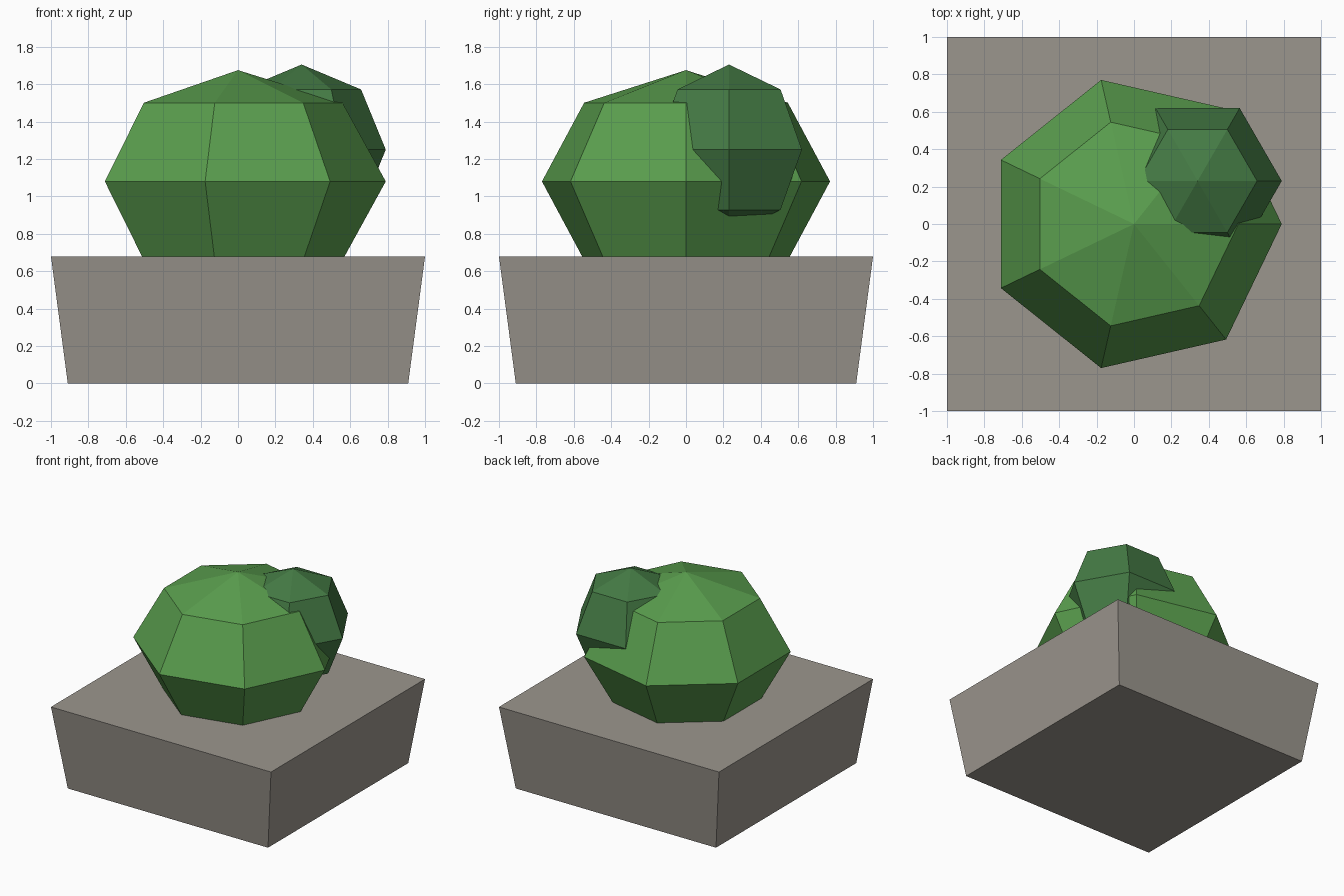
import bpy, bmesh, math

if "Cube" in bpy.data.objects:
    bpy.data.objects.remove(bpy.data.objects["Cube"])


def material(name, color):
    m = bpy.data.materials.new(name)
    m.diffuse_color = (*color, 1)
    m.use_nodes = True
    m.node_tree.nodes["Principled BSDF"].inputs["Base Color"].default_value = m.diffuse_color
    return m


def finish(bm, name, mat):
    bmesh.ops.recalc_face_normals(bm, faces=bm.faces)
    me = bpy.data.meshes.new(name)
    bm.to_mesh(me)
    bm.free()
    me.materials.append(mat)
    obj = bpy.data.objects.new(name, me)
    bpy.context.collection.objects.link(obj)
    return obj


def faceted_ball(name, center, radius, height, sides, mat, rings=4):
    """Flat-shaded ball with its first corner on +x."""
    bm = bmesh.new()
    cx, cy, cz = center
    loops = []
    for i in range(1, rings):
        p = math.pi * i / rings
        r, z = radius * math.sin(p), cz + height * math.cos(p)
        loops.append([bm.verts.new((cx + r * math.cos(math.tau * k / sides),
                                    cy + r * math.sin(math.tau * k / sides), z))
                      for k in range(sides)])
    top = bm.verts.new((cx, cy, cz + height))
    bottom = bm.verts.new((cx, cy, cz - height))
    for k in range(sides):
        n = (k + 1) % sides
        bm.faces.new((top, loops[0][k], loops[0][n]))
        bm.faces.new((bottom, loops[-1][n], loops[-1][k]))
        for a, b in zip(loops, loops[1:]):
            bm.faces.new((a[k], b[k], b[n], a[n]))
    return finish(bm, name, mat)


stone = material("stone_grey", (0.33, 0.305, 0.27))
leaf = material("leaf_green", (0.102, 0.342, 0.076))
dark_leaf = material("dark_leaf_green", (0.058, 0.195, 0.058))

# Planter: square block widening towards the top
bm = bmesh.new()
bmesh.ops.create_cube(bm, size=2)
for v in bm.verts:
    half = 1.0 if v.co.z > 0 else 0.91
    v.co = (v.co.x * half, v.co.y * half, 0.68 if v.co.z > 0 else 0)
finish(bm, "planter", stone)

# Bush: large ball sunk into the planter, with a smaller clump on its shoulder
faceted_ball("large_bush", (0, 0, 1.08), 0.79, 0.595, 7, leaf)
faceted_ball("small_bush", (0.34, 0.23, 1.25), 0.45, 0.455, 6, dark_leaf)
